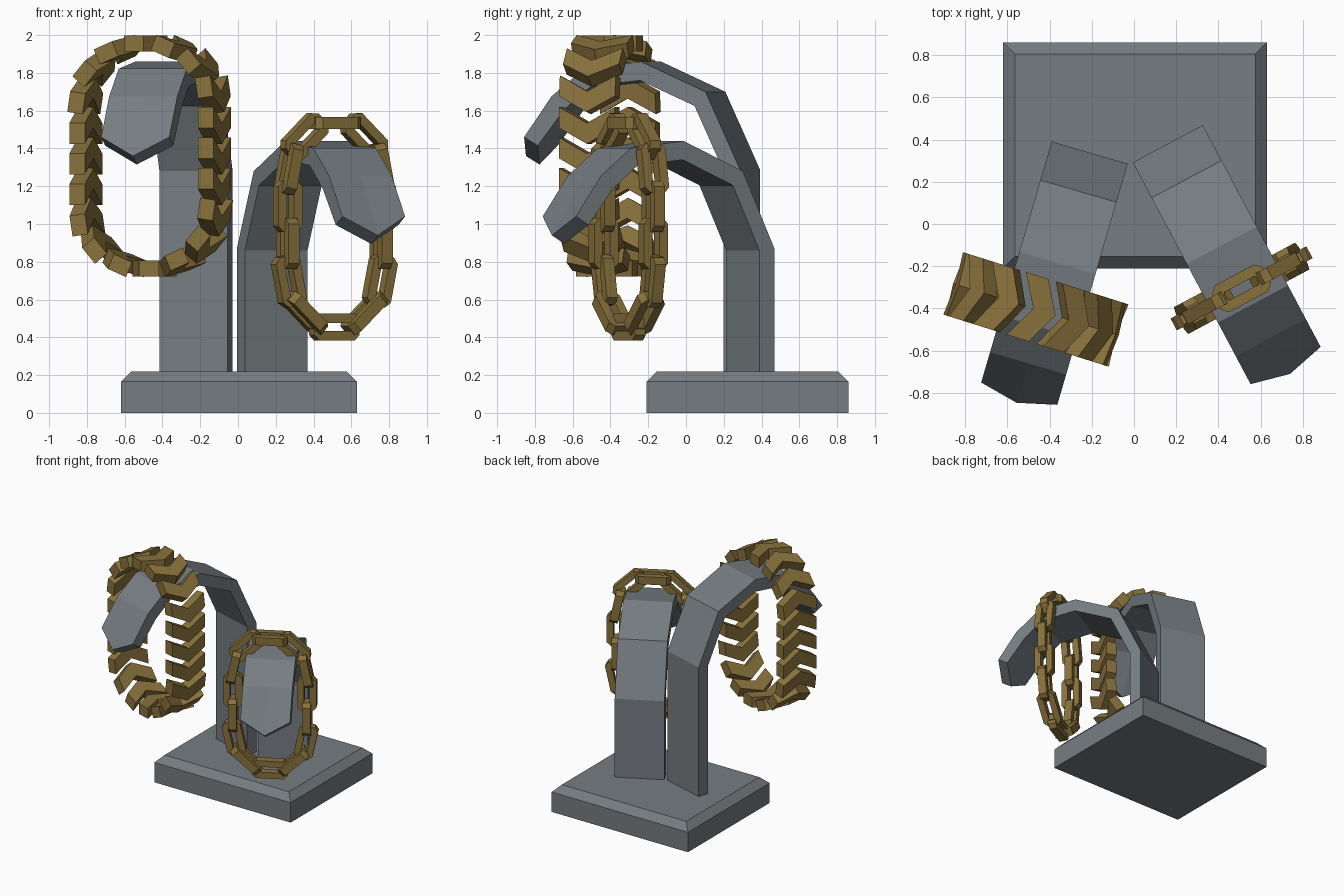
import bpy, bmesh, math
from mathutils import Vector

if "Cube" in bpy.data.objects:
    bpy.data.objects.remove(bpy.data.objects["Cube"])


def make_material(name, rgb):
    m = bpy.data.materials.new(name)
    m.diffuse_color = (*rgb, 1)
    m.use_nodes = True
    m.node_tree.nodes["Principled BSDF"].inputs["Base Color"].default_value = m.diffuse_color
    return m


gold = make_material("gold", (0.25, 0.165, 0.045))
slate = make_material("slate", (0.18, 0.205, 0.222))


def make_object(name, verts, faces, mat):
    me = bpy.data.meshes.new(name)
    me.from_pydata([tuple(v) for v in verts], [], faces)
    ob = bpy.data.objects.new(name, me)
    bpy.context.collection.objects.link(ob)
    me.materials.append(mat)
    # consistent outward normals
    bm = bmesh.new()
    bm.from_mesh(me)
    bmesh.ops.recalc_face_normals(bm, faces=bm.faces)
    bm.to_mesh(me)
    bm.free()
    return ob


def frame(deg):
    t = math.radians(deg)
    across = Vector((math.cos(t), math.sin(t), 0))
    forward = Vector((math.sin(t), -math.cos(t), 0))
    return across, forward


# Base slab with chamfered top
rings = [(-0.62, 0.63, -0.21, 0.86, 0), (-0.62, 0.63, -0.21, 0.86, 0.165),
         (-0.565, 0.575, -0.155, 0.805, 0.22)]
bv = [p for x0, x1, y0, y1, z in rings
      for p in ((x0, y0, z), (x1, y0, z), (x1, y1, z), (x0, y1, z))]
bf = [(0, 1, 2, 3), (8, 9, 10, 11)]
for r in (0, 4):
    bf += [(r + i, r + (i + 1) % 4, r + 4 + (i + 1) % 4, r + 4 + i) for i in range(4)]
make_object("base", bv, bf, slate)

# Arched arms: outer and inner profile (forward distance, height)
OUTER = [(0, None), (0, 1.29), (0.19, 1.70), (0.545, 1.86), (0.86, 1.822), (1.04, 1.675), (1.19, 1.46)]
INNER = [(0.09, None), (0.09, 1.28), (0.25, 1.625), (0.55, 1.76), (0.82, 1.73), (0.97, 1.605), (1.115, 1.415)]


def arm(name, back_mid, deg, drop):
    across, fwd = frame(deg)
    verts, faces = [], []
    last = len(OUTER) - 1
    for i, (o, n) in enumerate(zip(OUTER, INNER)):
        for u, z in (o, n):
            z = 0.2 if z is None else z - drop
            for w in (-0.188, 0, 0.188):
                du, dz = (0.045, -0.1) if i == last and w == 0 else (0, 0)
                verts.append(Vector((*back_mid, 0)) + across * w + fwd * (u + du)
                             + Vector((0, 0, z + dz)))
    loop = [0, 1, 2, 5, 4, 3]
    for i in range(last):
        a = i * 6
        for k in range(6):
            p, q = loop[k], loop[(k + 1) % 6]
            faces.append((a + p, a + q, a + 6 + q, a + 6 + p))
    for a in (0, last * 6):
        faces += [(a, a + 1, a + 4, a + 3), (a + 1, a + 2, a + 5, a + 4)]
    return make_object(name, verts, faces, slate)


arm("tall_arm", (-0.21, 0.338), -16.3, 0)
arm("short_arm", (0.16, 0.38), 28, 0.42)


# Evenly spaced points and tangents around an oval loop, clockwise from the top
def oval(a, straight, cap, count):
    N = 720
    pts = []
    for i in range(N + 1):
        t = 2 * math.pi * i / N
        side = straight if i < N / 4 or i > 3 * N / 4 else -straight
        pts.append(Vector((a * math.sin(t), side + cap * math.cos(t))))
    cum = [0]
    for p, q in zip(pts, pts[1:]):
        cum.append(cum[-1] + (q - p).length)

    def at(s):
        s %= cum[-1]
        for i in range(N):
            if cum[i + 1] >= s:
                f = (s - cum[i]) / (cum[i + 1] - cum[i])
                return pts[i].lerp(pts[i + 1], f)
    step = cum[-1] / count
    return [(at(k * step), (at(k * step + 0.06) - at(k * step - 0.06)).normalized())
            for k in range(count)]


# Merge one link shape per station into a single chain object
def chain(name, centre, deg, stations, shape):
    across, fwd = frame(deg)
    verts, faces = [], []
    for k, (p, t) in enumerate(stations):
        tan = across * t.x + Vector((0, 0, t.y))
        rad = across * -t.y + Vector((0, 0, t.x))
        o = Vector(centre) + across * p.x + Vector((0, 0, p.y))
        lv, lf = shape(k)
        b = len(verts)
        verts += [o + tan * v[0] + fwd * v[1] + rad * v[2] for v in lv]
        faces += [tuple(b + i for i in f) for f in lf]
    return make_object(name, verts, faces, gold)


# V-shaped link
def chevron(k):
    h, tip, d, r = 0.055, 0.085, 0.155, 0.043
    prof = [(-h - tip / 2, -d), (-h + tip / 2, 0), (-h - tip / 2, d),
            (h - tip / 2, d), (h + tip / 2, 0), (h - tip / 2, -d)]
    v = [(x, y, z) for z in (-r, r) for x, y in prof]
    f = [(i, (i + 1) % 6, 6 + (i + 1) % 6, 6 + i) for i in range(6)]
    f += [(0, 1, 4, 5), (1, 2, 3, 4), (6, 7, 10, 11), (7, 8, 9, 10)]
    return v, f


# Chunky chamfered link with a narrow slot, alternately across and in the loop plane
def ring_link(k):
    def octagon(l, w, c):
        return [(l, w - c), (l - c, w), (-l + c, w), (-l, w - c),
                (-l, -w + c), (-l + c, -w), (l - c, -w), (l, -w + c)]
    out, inn = octagon(0.135, 0.072, 0.03), octagon(0.085, 0.022, 0.006)
    th = 0.032
    v = [(x, y, z) for o, z in ((out, -th), (out, th), (inn, th), (inn, -th)) for x, y in o]
    if k % 2:
        v = [(x, z, y) for x, y, z in v]
    f = [(r * 8 + i, r * 8 + (i + 1) % 8, (r + 1) % 4 * 8 + (i + 1) % 8, (r + 1) % 4 * 8 + i)
         for r in range(4) for i in range(8)]
    return v, f


chain("chevron_chain", (-0.465, -0.405, 1.36), -17.5, oval(0.357, 0.285, 0.31, 20), chevron)
chain("link_chain", (0.51, -0.305, 0.995), 28, oval(0.28, 0.225, 0.315, 14), ring_link)
